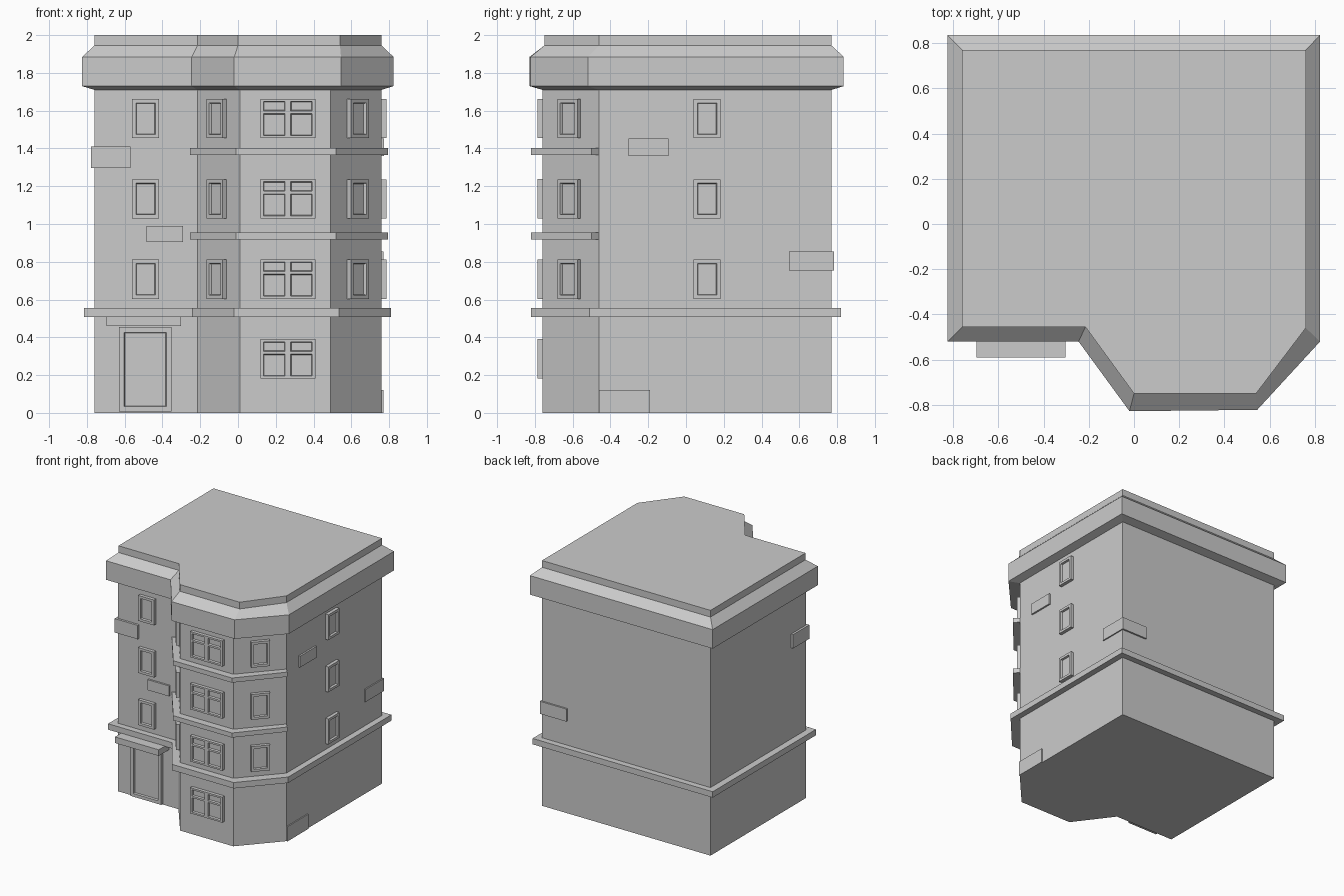
import bpy, bmesh
from mathutils import Vector

if "Cube" in bpy.data.objects:
    bpy.data.objects.remove(bpy.data.objects["Cube"])

# Footprints, counter-clockwise from the front left corner
WALL = [(-.76, -.46), (-.215, -.46), (.01, -.76), (.49, -.76), (.76, -.46), (.76, .77), (-.76, .77)]
ROOF = [(-.76, -.455), (-.215, -.455), (0, -.75), (.54, -.75), (.76, -.46), (.76, .77), (-.76, .77)]
CORNICE = [(-.825, -.52), (-.245, -.52), (-.02, -.828), (.545, -.822), (.823, -.52), (.823, .835), (-.825, .835)]
LEDGE = [(-.815, -.51), (-.24, -.51), (-.02, -.82), (.535, -.82), (.81, -.51), (.81, .82), (-.815, .82)]
BAND = [(-.255, -.49), (-.01, -.82), (.52, -.82), (.795, -.5), (.755, -.455), (-.21, -.455)]


def finish(name, bm):
    bmesh.ops.recalc_face_normals(bm, faces=bm.faces)
    mesh = bpy.data.meshes.new(name)
    bm.to_mesh(mesh)
    bm.free()
    ob = bpy.data.objects.new(name, mesh)
    bpy.context.collection.objects.link(ob)
    return ob


def loft(name, sections):
    """Closed solid through (outline, z) sections."""
    bm = bmesh.new()
    rings = [[bm.verts.new((x, y, z)) for x, y in pts] for pts, z in sections]
    for a, b in zip(rings, rings[1:]):
        for i in range(len(a)):
            j = (i + 1) % len(a)
            bm.faces.new((a[i], a[j], b[j], b[i]))
    bm.faces.new(rings[0][::-1])
    bm.faces.new(rings[-1])
    return finish(name, bm)


def box(name, x0, x1, y0, y1, z0, z1):
    return loft(name, [([(x0, y0), (x1, y0), (x1, y1), (x0, y1)], z) for z in (z0, z1)])


def panel(name, centre, along, z0, us, vs, depth=.027, recess=.016):
    """Framed panel on a wall; every odd grid cell is a recessed pane."""
    u_dir = Vector((along[0], along[1], 0)).normalized()
    out = Vector((u_dir.y, -u_dir.x, 0))
    origin = Vector((centre[0], centre[1], z0)) - u_dir * us[-1] / 2
    bm = bmesh.new()
    grid = [[bm.verts.new(origin + u_dir * u + Vector((0, 0, v)) + out * depth) for v in vs] for u in us]
    panes = []
    for i in range(len(us) - 1):
        for j in range(len(vs) - 1):
            f = bm.faces.new((grid[i][j], grid[i + 1][j], grid[i + 1][j + 1], grid[i][j + 1]))
            if i % 2 and j % 2:
                panes.append(f)
    rim = [e for e in bm.edges if e.is_boundary]
    ext = bmesh.ops.extrude_edge_only(bm, edges=rim)
    back = [v for v in ext["geom"] if isinstance(v, bmesh.types.BMVert)]
    bmesh.ops.translate(bm, verts=back, vec=-out * (depth + .003))
    bmesh.ops.inset_individual(bm, faces=panes, thickness=.005, depth=-recess)
    return finish(name, bm)


# Main masses and mouldings
loft("building_body", [(WALL, 0), (WALL, 1.72)])
loft("cornice_and_roof", [(WALL, 1.71), (CORNICE, 1.73), (CORNICE, 1.885),
                          (ROOF, 1.945), (ROOF, 2)])
loft("ground_floor_ledge", [(LEDGE, .507), (LEDGE, .555)])
for k, z in enumerate((.917, 1.365)):
    loft(f"bay_band_{k}", [(BAND, z), (BAND, z + .038)])

# Windows
SMALL_U, SMALL_V = (0, .02, .122, .142), (0, .02, .187, .207)
WIDE_U = (0, .016, .13, .16, .274, .29)
WIDE_V = (0, .014, .13, .145, .195, .209)
for k, z in enumerate((.604, 1.029, 1.454)):
    panel(f"front_window_{k}", (-.489, -.46), (1, 0), z, SMALL_U, SMALL_V)
    panel(f"bay_left_window_{k}", (-.1025, -.61), (.225, -.3), z, SMALL_U, SMALL_V)
    panel(f"bay_right_window_{k}", (.625, -.61), (.27, .3), z, SMALL_U, SMALL_V)
    panel(f"side_window_{k}", (.76, .112), (0, 1), z, SMALL_U, SMALL_V)
for k, z in enumerate((.181, .604, 1.029, 1.454)):
    panel(f"bay_front_window_{k}", (.264, -.76), (1, 0), z, WIDE_U, WIDE_V)

# Door and canopy
panel("door", (-.491, -.46), (1, 0), .008, (0, .026, .25, .276), (0, .026, .418, .447))
box("door_canopy", -.697, -.302, -.59, -.455, .46, .51)

# Exposed stone blocks
box("corner_block_front_left", -.778, -.57, -.478, -.27, 1.297, 1.41)
box("block_front", -.485, -.29, -.475, -.44, .905, .99)
box("block_right", .74, .774, -.305, -.093, 1.36, 1.452)
box("corner_block_back_right", .53, .77, .545, .784, .753, .855)
box("block_right_base", .74, .769, -.46, -.19, 0, .12)
